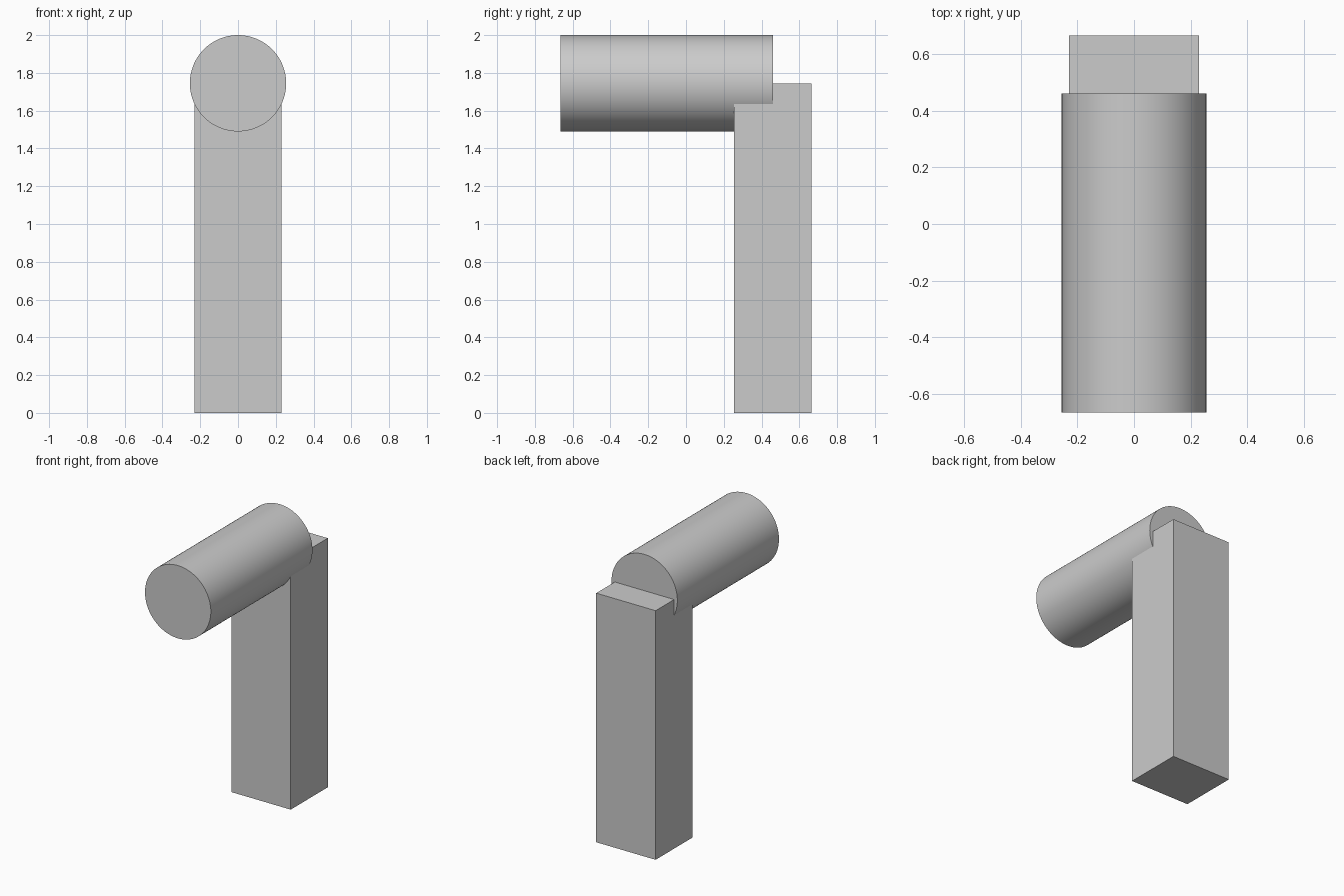
import bpy
import math

cube = bpy.data.objects.get("Cube")
if cube:
    bpy.data.objects.remove(cube, do_unlink=True)

grey = bpy.data.materials.new("plain_grey")
grey.use_nodes = True
colour = (0.6, 0.6, 0.6, 1.0)
grey.diffuse_color = colour
grey.node_tree.nodes["Principled BSDF"].inputs["Base Color"].default_value = colour

RADIUS = 0.255
AXIS_Z = 2 - RADIUS
FRONT, BACK = -0.665, 0.665
BARREL_BACK = 0.46
POST_FRONT = 0.255


def finish(name):
    obj = bpy.context.object
    obj.name = name
    obj.data.materials.append(grey)
    bpy.ops.object.transform_apply(location=False, rotation=True, scale=True)
    return obj


# Upright rectangular post, reaching up to the barrel's axis
bpy.ops.mesh.primitive_cube_add(size=1, location=(0, (POST_FRONT + BACK) / 2, AXIS_Z / 2))
bpy.context.object.scale = (0.46, BACK - POST_FRONT, AXIS_Z)
finish("post")

# Horizontal round barrel, overlapping the top of the post
bpy.ops.mesh.primitive_cylinder_add(
    vertices=96, radius=RADIUS, depth=BARREL_BACK - FRONT,
    location=(0, (FRONT + BARREL_BACK) / 2, AXIS_Z), rotation=(math.pi / 2, 0, 0))
finish("barrel")
bpy.ops.object.shade_smooth_by_angle(angle=math.radians(30))
